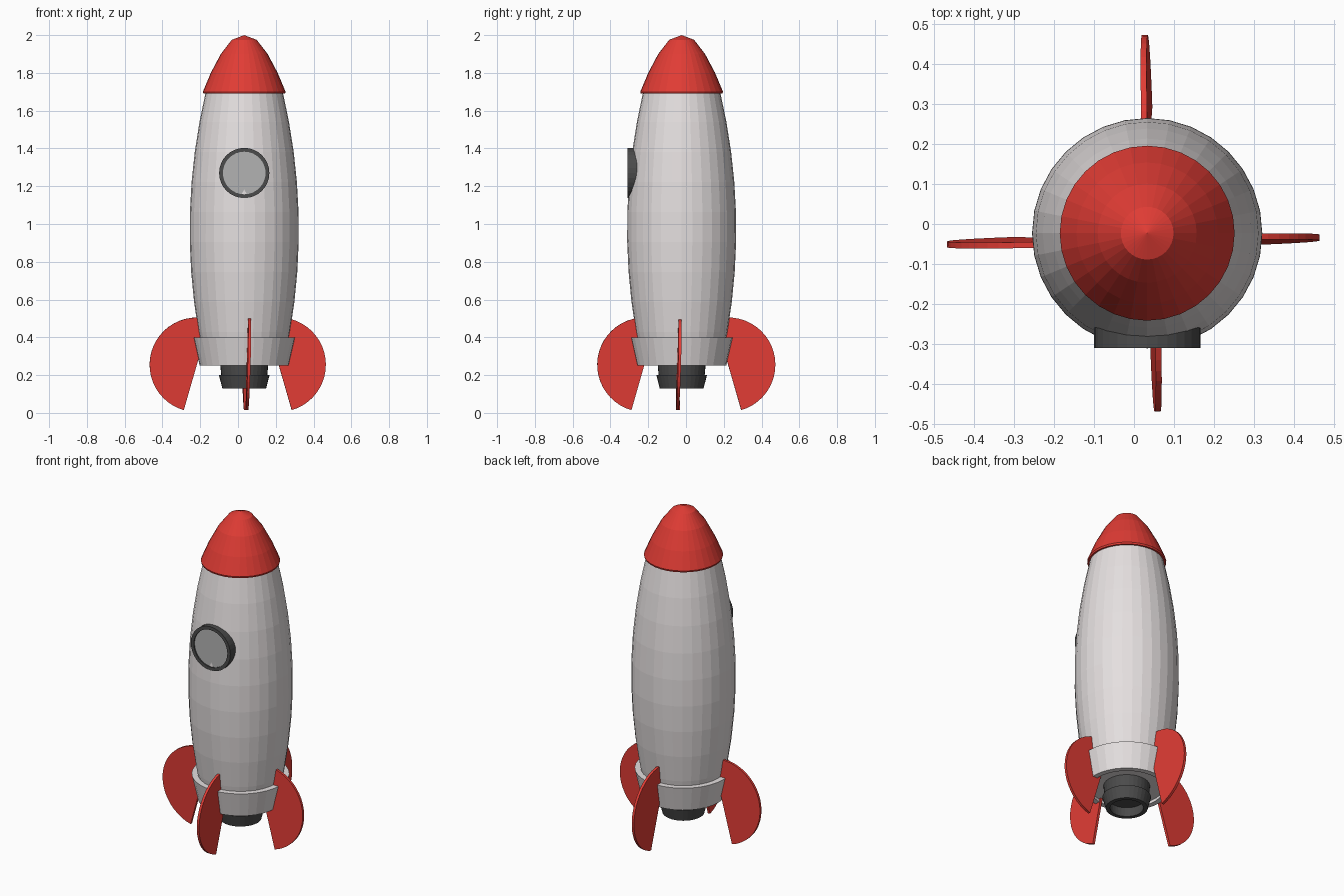
import bpy, bmesh
from math import sin, cos, pi, radians
from mathutils import Matrix, Vector

if "Cube" in bpy.data.objects:
    bpy.data.objects.remove(bpy.data.objects["Cube"])

CX, CY = 0.033, -0.023   # hull axis
SIDES = 32


def material(name, rgb):
    m = bpy.data.materials.new(name)
    m.diffuse_color = (*rgb, 1)
    m.use_nodes = True
    m.node_tree.nodes["Principled BSDF"].inputs["Base Color"].default_value = m.diffuse_color
    return m


RED = material("red", (0.75, 0.045, 0.035))
DARK = material("dark grey", (0.07, 0.07, 0.07))
HULL = material("light grey", (0.78, 0.74, 0.74))
GLASS = material("window grey", (0.45, 0.45, 0.45))


def finish(name, bm, mat):
    bmesh.ops.remove_doubles(bm, verts=bm.verts, dist=1e-5)
    bmesh.ops.recalc_face_normals(bm, faces=bm.faces)
    me = bpy.data.meshes.new(name)
    bm.to_mesh(me)
    bm.free()
    me.materials.append(mat)
    ob = bpy.data.objects.new(name, me)
    bpy.context.collection.objects.link(ob)
    return ob


def lathe(name, profile, mat, matrix=Matrix.Translation((CX, CY, 0)), closed=False):
    """Revolve (radius, height) points around z."""
    bm = bmesh.new()
    pts = profile + profile[:1] if closed else profile
    verts = [bm.verts.new((r, 0, z)) for r, z in pts]
    edges = [bm.edges.new(p) for p in zip(verts, verts[1:])]
    bmesh.ops.spin(bm, geom=verts + edges, cent=(0, 0, 0), axis=(0, 0, 1),
                   angle=2 * pi, steps=SIDES, use_merge=True)
    bmesh.ops.transform(bm, matrix=matrix, verts=bm.verts)
    return finish(name, bm, mat)


# Hull: barrel curve, widest near the middle
heights = [0.27 + i * (1.70 - 0.27) / 9 for i in range(10)]
curve = [(0.289 - 0.16 * (z - 0.97) ** 2, z) for z in heights]
lathe("hull", [(0, 0.27)] + curve + [(0, 1.70)], HULL)

# Collar around the tail
lathe("tail_collar", [(0.236, 0.25), (0.27, 0.40), (0.228, 0.40), (0.205, 0.25)],
      HULL, closed=True)

# Nose cone
lathe("nose_cone", [(0, 1.69), (0.216, 1.69), (0.219, 1.70), (0.177, 1.80), (0.124, 1.90),
                    (0.066, 1.975), (0, 2.0)], RED)

# Engine nozzle, hollow underneath
lathe("engine_nozzle", [(0, 0.29), (0.13, 0.29), (0.122, 0.20), (0.134, 0.20), (0.116, 0.13),
                        (0.092, 0.13), (0.10, 0.19), (0, 0.19)], DARK)

# Round window facing -y
facing = Matrix.Translation((CX, 0, 1.27)) @ Matrix.Rotation(radians(90), 4, 'X')
lathe("window_frame", [(0.133, 0.20), (0.133, 0.311), (0.113, 0.311), (0.113, 0.20)],
      DARK, facing, closed=True)
lathe("window_glass", [(0, 0.20), (0.113, 0.20), (0.113, 0.304), (0, 0.304)], GLASS, facing)


# Fins: half discs, leaning slightly sideways
def fin(name, angle, tip):
    r, t, n = 0.25, 0.015, 24
    arc = [radians(-74 + 180 * i / n) for i in range(n + 1)]
    bm = bmesh.new()
    face = bm.faces.new([bm.verts.new((r * cos(a), -t / 2, r * sin(a))) for a in arc])
    ext = bmesh.ops.extrude_face_region(bm, geom=[face])
    bmesh.ops.translate(bm, vec=(0, t, 0),
                        verts=[v for v in ext["geom"] if isinstance(v, bmesh.types.BMVert)])
    m = (Matrix.Translation(Vector(tip)) @ Matrix.Rotation(radians(angle + 1.5), 4, 'Z')
         @ Matrix.Rotation(radians(-1.6), 4, 'X') @ Matrix.Translation((-r, 0, 0)))
    bmesh.ops.transform(bm, matrix=m, verts=bm.verts)
    finish(name, bm, RED)


fin("right_fin", 0, (0.465, -0.034, 0.255))
fin("back_fin", 90, (0.027, 0.473, 0.255))
fin("left_fin", 180, (-0.468, -0.051, 0.255))
fin("front_fin", 270, (0.059, -0.470, 0.255))
